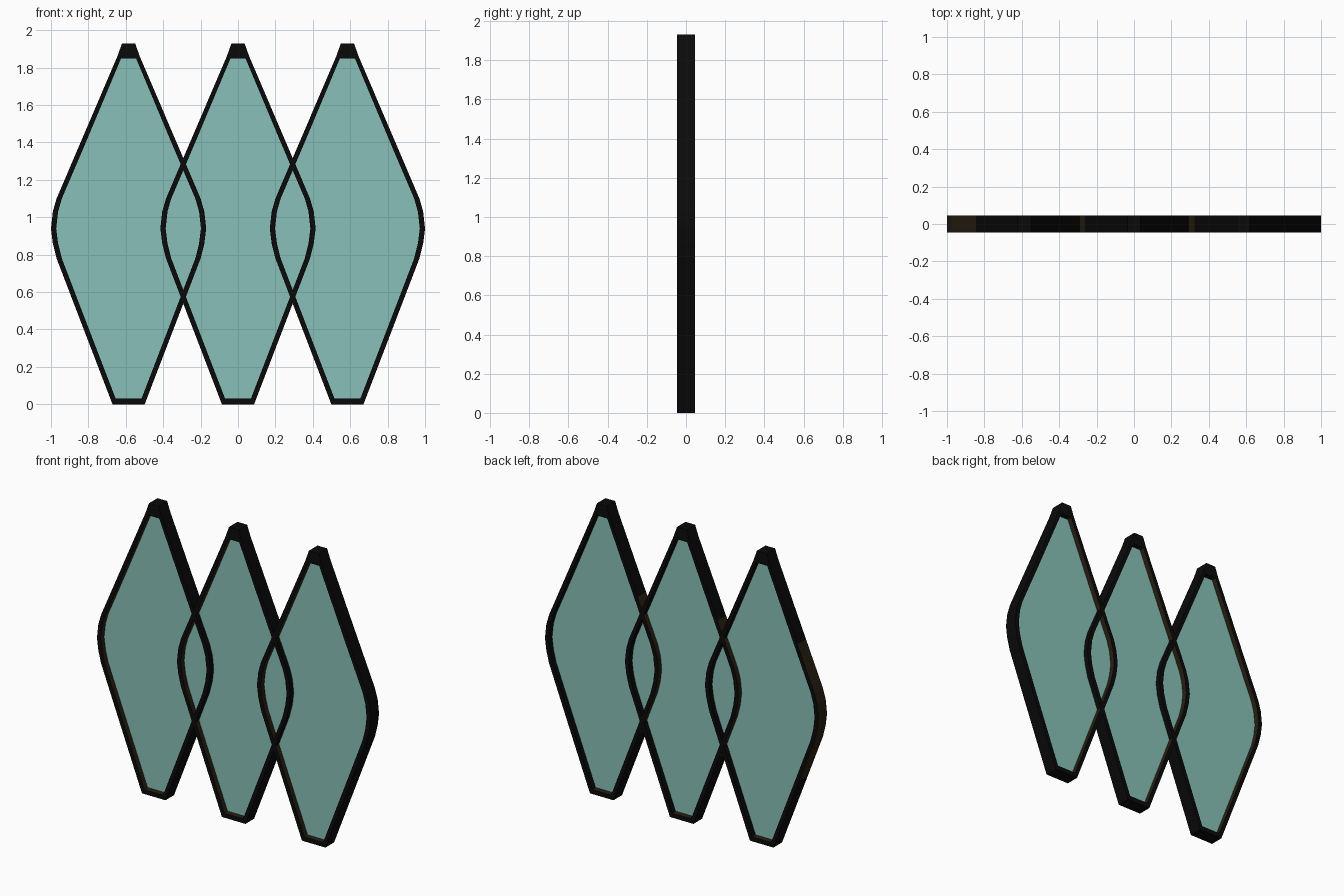
import bpy, bmesh

if "Cube" in bpy.data.objects:
    bpy.data.objects.remove(bpy.data.objects["Cube"])

SPACING = 0.585      # distance between panel centres
DEPTH = 0.045        # half thickness of the frames
GLASS = 0.01         # half thickness of the panes


def material(name, rgb):
    m = bpy.data.materials.new(name)
    m.diffuse_color = (*rgb, 1)
    m.use_nodes = True
    m.node_tree.nodes["Principled BSDF"].inputs["Base Color"].default_value = m.diffuse_color
    return m


black = material("black frame", (0.003, 0.003, 0.003))
brown = material("dark brown", (0.022, 0.014, 0.006))
teal = material("teal glass", (0.25, 0.53, 0.48))

# Right half outlines (x, z), bottom to top
outer_half = [(0.086, 0), (0.274, 0.49), (0.385, 0.78), (0.405, 0.86), (0.415, 0.94),
              (0.405, 1.03), (0.385, 1.10), (0.261, 1.39), (0.06, 1.86), (0.035, 1.93)]
inner_half = ([(0.069, 0.03)] + [(x - 0.028, z) for x, z in outer_half[1:8]]
              + [(0.04, 1.85), (0.02, 1.85)])


def mirrored(half):
    return half + [(-x, z) for x, z in reversed(half)]


def finish(name, bm, mats, cx):
    me = bpy.data.meshes.new(name)
    bm.to_mesh(me)
    bm.free()
    for m in mats:
        me.materials.append(m)
    ob = bpy.data.objects.new(name, me)
    ob.location.x = cx
    bpy.context.collection.objects.link(ob)


def ring(bm, pts, y):
    return [bm.verts.new((x, y, z)) for x, z in pts]


def build_frame(name, cx):
    bm = bmesh.new()
    out, inn = mirrored(outer_half), mirrored(inner_half)
    of, ob = ring(bm, out, -DEPTH), ring(bm, out, DEPTH)
    nf, nb = ring(bm, inn, -DEPTH), ring(bm, inn, DEPTH)
    n = len(out)
    for i in range(n):
        j = (i + 1) % n
        bm.faces.new((of[i], of[j], nf[j], nf[i]))
        bm.faces.new((ob[j], ob[i], nb[i], nb[j]))
        wall = bm.faces.new((of[j], of[i], ob[i], ob[j]))
        inside = bm.faces.new((nf[i], nf[j], nb[j], nb[i]))
        # brown on the middle of the left outer wall
        zc = (out[i][1] + out[j][1]) / 2
        if out[i][0] < 0 and out[j][0] < 0 and 0.49 < zc < 1.39:
            wall.material_index = 1
        # brown on the left inner wall and sill
        if inn[i][0] < 0:
            inside.material_index = 1
    bmesh.ops.recalc_face_normals(bm, faces=bm.faces[:])
    finish(name, bm, [black, brown], cx)


def build_pane(name, cx):
    bm = bmesh.new()
    pts = mirrored(inner_half)
    f, b = ring(bm, pts, -GLASS), ring(bm, pts, GLASS)
    bm.faces.new(f)
    bm.faces.new(b[::-1])
    n = len(pts)
    for i in range(n):
        j = (i + 1) % n
        bm.faces.new((f[j], f[i], b[i], b[j]))
    bmesh.ops.recalc_face_normals(bm, faces=bm.faces[:])
    finish(name, bm, [teal], cx)


# Three overlapping framed panels
for side, k in (("left", -1), ("middle", 0), ("right", 1)):
    build_frame(side + "_frame", k * SPACING)
    build_pane(side + "_pane", k * SPACING)
